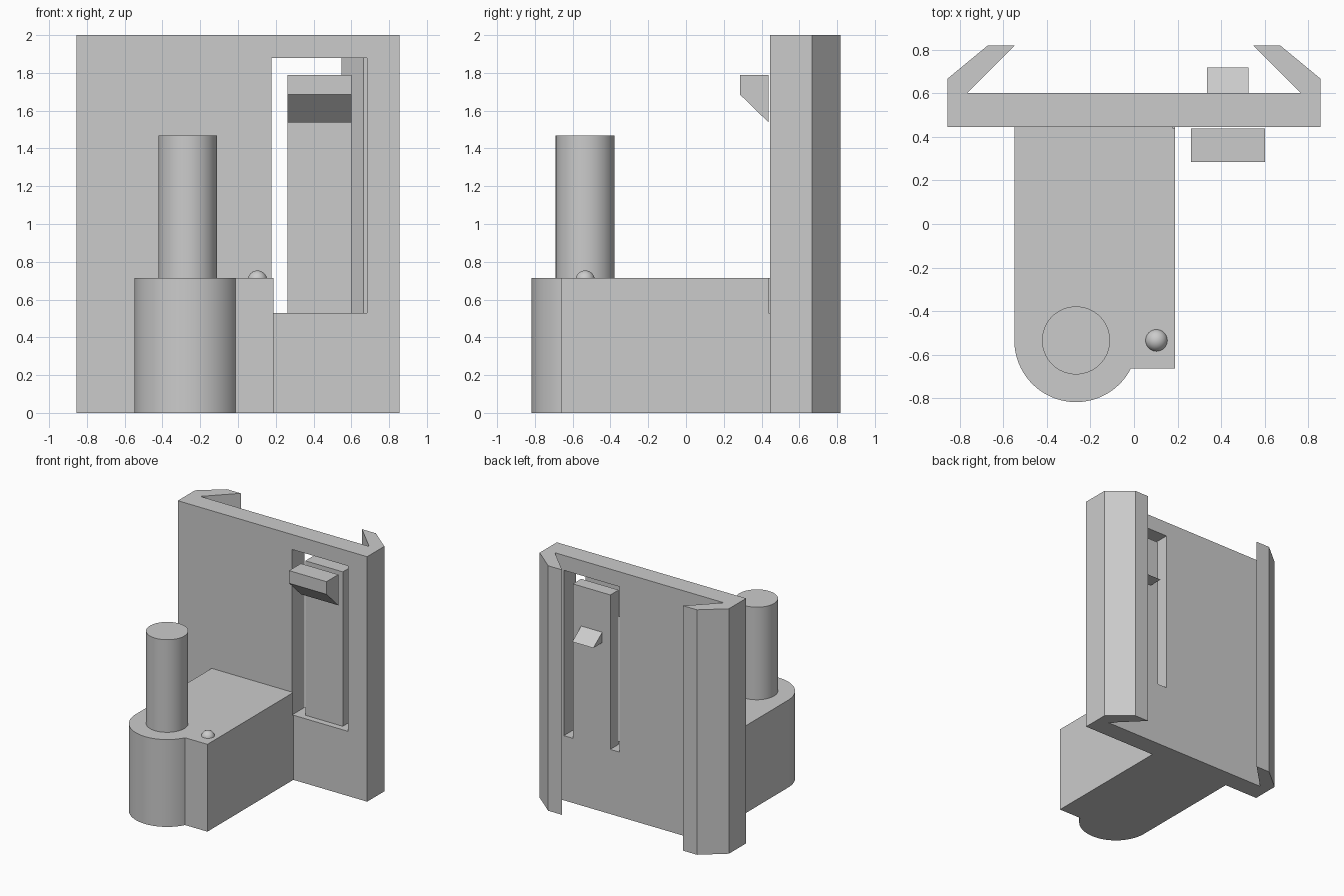
import bpy, bmesh, math
from mathutils import Vector

cube = bpy.data.objects.get("Cube")
if cube:
    bpy.data.objects.remove(cube, do_unlink=True)

grey = bpy.data.materials.new("plain grey")
grey.use_nodes = True
grey.diffuse_color = (0.6, 0.6, 0.6, 1)
grey.node_tree.nodes["Principled BSDF"].inputs["Base Color"].default_value = (0.6, 0.6, 0.6, 1)


def finish(name, bm):
    bmesh.ops.recalc_face_normals(bm, faces=bm.faces)
    mesh = bpy.data.meshes.new(name)
    bm.to_mesh(mesh)
    bm.free()
    mesh.materials.append(grey)
    obj = bpy.data.objects.new(name, mesh)
    bpy.context.collection.objects.link(obj)
    return obj


def extrude(name, points, offset):
    """Sweep a closed outline of 3D points along an offset."""
    bm = bmesh.new()
    face = bm.faces.new([bm.verts.new(p) for p in points])
    new = bmesh.ops.extrude_face_region(bm, geom=[face])["geom"]
    bmesh.ops.translate(bm, vec=Vector(offset),
                        verts=[v for v in new if isinstance(v, bmesh.types.BMVert)])
    return finish(name, bm)


def box(name, x, y, z):
    outline = [(x[0], y[0], z[0]), (x[1], y[0], z[0]), (x[1], y[1], z[0]), (x[0], y[1], z[0])]
    return extrude(name, outline, (0, 0, z[1] - z[0]))


def smooth(obj):
    bpy.ops.object.select_all(action='DESELECT')
    obj.select_set(True)
    bpy.context.view_layer.objects.active = obj
    bpy.ops.object.shade_smooth_by_angle(angle=math.radians(30))


def cut(obj, cutter):
    mod = obj.modifiers.new("opening", 'BOOLEAN')
    mod.operation = 'DIFFERENCE'
    mod.solver = 'EXACT'
    mod.object = cutter
    bpy.context.view_layer.objects.active = obj
    bpy.ops.object.modifier_apply(modifier=mod.name)


FRONT, BACK, CLIP = 0.445, 0.602, 0.437

# Back plate with a hooked rail along each side
half = [(0.855, FRONT), (0.855, 0.667), (0.672, 0.818), (0.547, 0.818), (0.763, BACK)]
outline = half + [(-x, y) for x, y in reversed(half)]
plate = extrude("back_plate", [(x, y, 0) for x, y in outline], (0, 0, 2))

# Arm with a rounded nose around the pin
px, py, nose = -0.266, -0.534, 0.283
step = -0.663
start = math.asin((step - py) / nose)
arc = [start + (-math.pi - start) * i / 40 for i in range(41)]
outline = [(0.188, 0.5), (0.188, step)]
outline += [(px + nose * math.cos(a), py + nose * math.sin(a)) for a in arc]
outline += [(px - nose, 0.5)]
arm = extrude("arm", [(x, y, 0) for x, y in outline], (0, 0, 0.713))

# Window through the plate, just nicking the arm
window = box("window_cutter", (0.178, 0.682), (CLIP, 0.7), (0.528, 1.878))
cut(plate, window)
cut(arm, window)
bpy.data.objects.remove(window, do_unlink=True)
smooth(arm)

# Spring tongue, front catch and rear bump
box("spring_tongue", (0.262, 0.6), (0.495, BACK), (0.5, 1.789))
catch = [(CLIP, 1.789), (0.285, 1.789), (0.285, 1.686), (CLIP, 1.538)]
extrude("front_catch", [(0.262, y, z) for y, z in catch], (0.338, 0, 0))
bump = [(0.56, 1.465), (BACK, 1.465), (0.717, 1.38), (0.56, 1.38)]
extrude("rear_bump", [(0.335, y, z) for y, z in bump], (0.19, 0, 0))

# Upright pin
ring = [math.tau * i / 64 for i in range(64)]
pin = extrude("pin", [(px + 0.156 * math.cos(a), py + 0.156 * math.sin(a), 0.65) for a in ring],
              (0, 0, 0.819))
smooth(pin)

# Small locating dome
bm = bmesh.new()
bmesh.ops.create_uvsphere(bm, u_segments=32, v_segments=16, radius=0.051)
bmesh.ops.translate(bm, vec=Vector((0.103, py, 0.703)), verts=bm.verts)
smooth(finish("locating_dome", bm))
